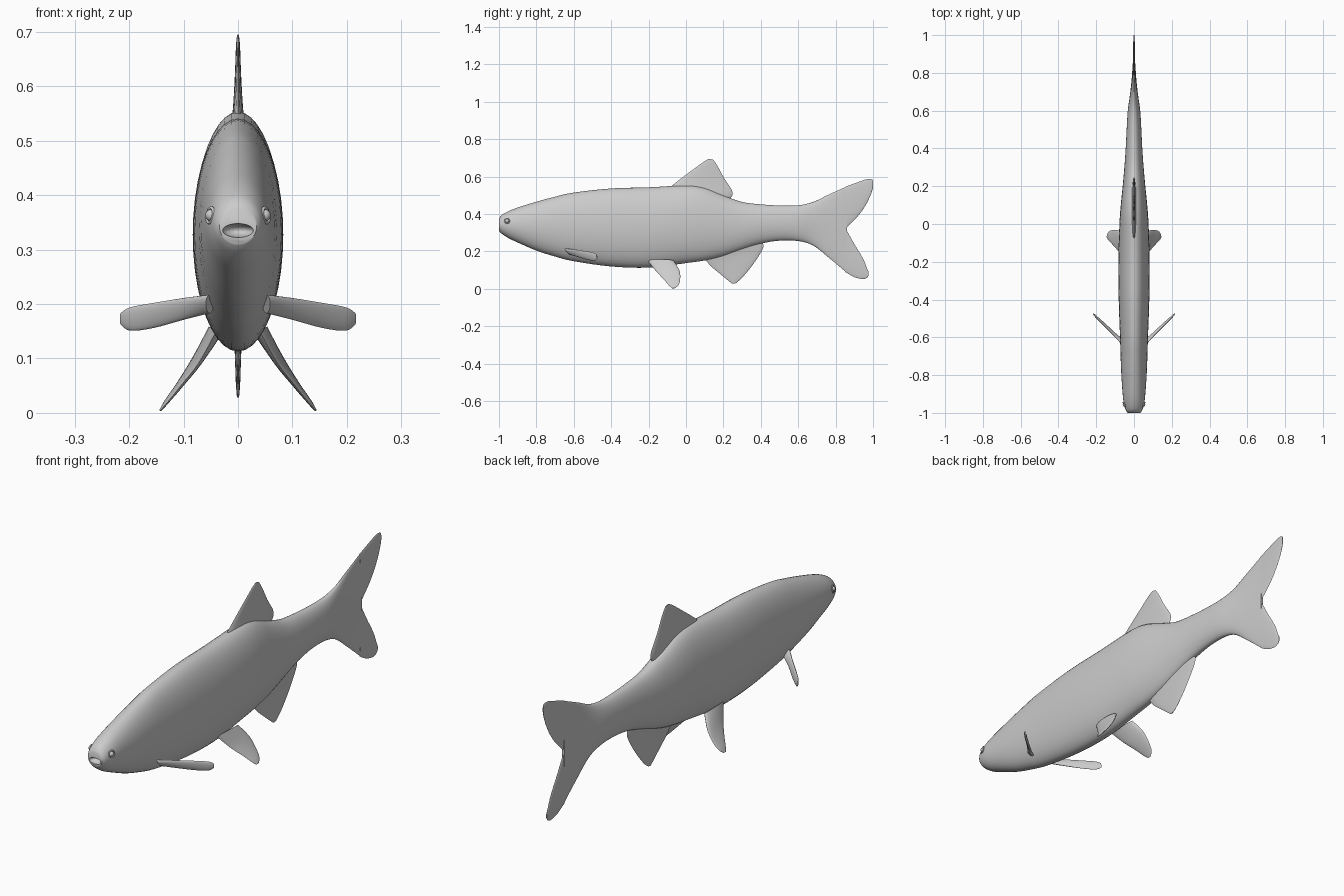
import bpy, bmesh
from math import cos, sin, pi, radians
from mathutils import Vector

if "Cube" in bpy.data.objects:
    bpy.data.objects.remove(bpy.data.objects["Cube"])


def spline(rows, steps):
    """Catmull-Rom resampling of rows of numbers."""
    out = []
    for i in range(len(rows) - 1):
        p0, p1 = rows[max(i - 1, 0)], rows[i]
        p2, p3 = rows[i + 1], rows[min(i + 2, len(rows) - 1)]
        for s in range(steps):
            t = s / steps
            out.append([0.5 * (2 * b + (c - a) * t + (2 * a - 5 * b + 4 * c - d) * t * t
                               + (3 * b - a - 3 * c + d) * t ** 3)
                        for a, b, c, d in zip(p0, p1, p2, p3)])
    out.append(list(rows[-1]))
    return out


def smooth(ob, angle=50):
    bpy.ops.object.select_all(action='DESELECT')
    bpy.context.view_layer.objects.active = ob
    ob.select_set(True)
    bpy.ops.object.shade_smooth_by_angle(angle=radians(angle))


def loft(name, rows, normal=(1, 0, 0), sides=20, steps=4):
    """Rows: (edge point A, edge point B, half thickness) -> closed elliptical loft."""
    normal = Vector(normal).normalized()
    bm = bmesh.new()
    rings = []
    for r in spline([[*a, *b, h] for a, b, h in rows], steps):
        a, b, h = Vector(r[:3]), Vector(r[3:6]), r[6]
        rings.append([bm.verts.new((a + b) / 2 + (a - b) / 2 * cos(2 * pi * k / sides)
                                   + normal * h * sin(2 * pi * k / sides))
                      for k in range(sides)])
    for p, q in zip(rings, rings[1:]):
        for k in range(sides):
            j = (k + 1) % sides
            bm.faces.new((p[k], p[j], q[j], q[k]))
    bm.faces.new(rings[0])
    bm.faces.new(rings[-1])
    bmesh.ops.recalc_face_normals(bm, faces=bm.faces)
    me = bpy.data.meshes.new(name)
    bm.to_mesh(me)
    bm.free()
    ob = bpy.data.objects.new(name, me)
    bpy.context.collection.objects.link(ob)
    smooth(ob)
    return ob


def mid(rows):
    """Centre-plane sections from (y1, z1, y2, z2, half thickness)."""
    return [((0, a, b), (0, c, d), h) for a, b, c, d, h in rows]


def upright(rows):
    """Vertical sections from (y, top, bottom, half width)."""
    return mid([(y, t, y, b, w) for y, t, b, w in rows])


# Body tapering into the tail base
body = loft("body", upright([
    (-1, .375, .31, .034), (-.985, .395, .295, .044), (-.95, .415, .272, .054),
    (-.9, .435, .248, .060), (-.8, .466, .205, .067), (-.7, .493, .173, .071),
    (-.6, .515, .148, .074), (-.4, .537, .120, .081), (-.2, .543, .114, .083),
    (0, .553, .138, .077), (.1, .540, .152, .070), (.2, .500, .175, .060),
    (.3, .465, .210, .051), (.4, .452, .242, .044), (.5, .446, .258, .039),
    (.6, .447, .256, .033), (.68, .465, .232, .022), (.76, .503, .170, .013),
    (.86, .548, .086, .006)]), sides=40)

# Mouth opening
bpy.ops.mesh.primitive_uv_sphere_add(segments=24, ring_count=12, location=(0, -1.005, .335))
cutter = bpy.context.object
cutter.name = "mouth_cutter"
cutter.scale = (.029, .03, .013)
cutter.hide_render = True
cutter.hide_set(True)
cut = body.modifiers.new("mouth", 'BOOLEAN')
cut.operation, cut.object, cut.solver = 'DIFFERENCE', cutter, 'EXACT'

# Tail lobes
loft("tail_upper_lobe", upright([
    (.85, .545, .320, .006), (.92, .571, .390, .005), (.965, .586, .455, .004),
    (.992, .586, .515, .003), (1, .578, .545, .002)]))
loft("tail_lower_lobe", upright([
    (.85, .330, .091, .006), (.90, .240, .063, .005), (.945, .165, .053, .004),
    (.968, .110, .060, .003), (.976, .092, .072, .002)]))

# Dorsal and anal fins
loft("dorsal_fin", mid([
    (-.09, .540, .225, .470, .016), (-.04, .580, .250, .515, .010),
    (.04, .640, .205, .590, .006), (.095, .680, .168, .658, .004),
    (.122, .695, .145, .691, .002)]))
loft("anal_fin", mid([
    (.09, .175, .40, .262, .016), (.13, .125, .413, .222, .009),
    (.18, .082, .365, .140, .006), (.225, .045, .302, .062, .004),
    (.247, .028, .265, .030, .002)]))

# Paired fins and eyes
for side, s in (("left", 1), ("right", -1)):
    pelvic = [(.040, -.205, .150, .045, -.065, .150, .014), (.072, -.158, .092, .080, -.035, .098, .009),
              (.105, -.118, .050, .110, -.031, .052, .006), (.130, -.092, .019, .133, -.040, .021, .004),
              (.143, -.075, .004, .143, -.060, .004, .002)]
    pectoral = [(.052, -.645, .217, .052, -.620, .183, .010), (.10, -.595, .211, .10, -.580, .171, .007),
                (.155, -.540, .202, .155, -.528, .156, .006), (.198, -.497, .194, .198, -.490, .151, .005),
                (.215, -.478, .184, .215, -.474, .162, .003)]
    for part, rows, n in (("pelvic_fin", pelvic, (.8 * s, 0, .6)),
                          ("pectoral_fin", pectoral, (.7 * s, -.7, 0))):
        loft(f"{side}_{part}", [((s * a, b, c), (s * d, e, f), h)
                                for a, b, c, d, e, f, h in rows], n)
    out = Vector((s * .9, -.4, .15))
    rot = out.to_track_quat('Z', 'Y').to_euler()
    bpy.ops.mesh.primitive_uv_sphere_add(segments=16, ring_count=10, radius=.011,
                                         location=(s * .049, -.957, .363))
    bpy.context.object.name = f"{side}_eye"
    smooth(bpy.context.object)
    bpy.ops.mesh.primitive_torus_add(major_radius=.014, minor_radius=.003, major_segments=20,
                                     minor_segments=8, location=(s * .051, -.957, .363), rotation=rot)
    bpy.context.object.name = f"{side}_eye_rim"
    smooth(bpy.context.object)

# Lips around the mouth
bpy.ops.mesh.primitive_torus_add(major_radius=.03, minor_radius=.006, major_segments=28,
                                 minor_segments=10, location=(0, -.99, .335), rotation=(pi / 2, 0, 0))
lips = bpy.context.object
lips.name = "lips"
lips.scale = (1.05, .55, 1)
for v in lips.data.vertices:
    v.co.z -= 14 * v.co.x ** 2
    v.co.y -= 12 * v.co.x ** 2
smooth(lips)
